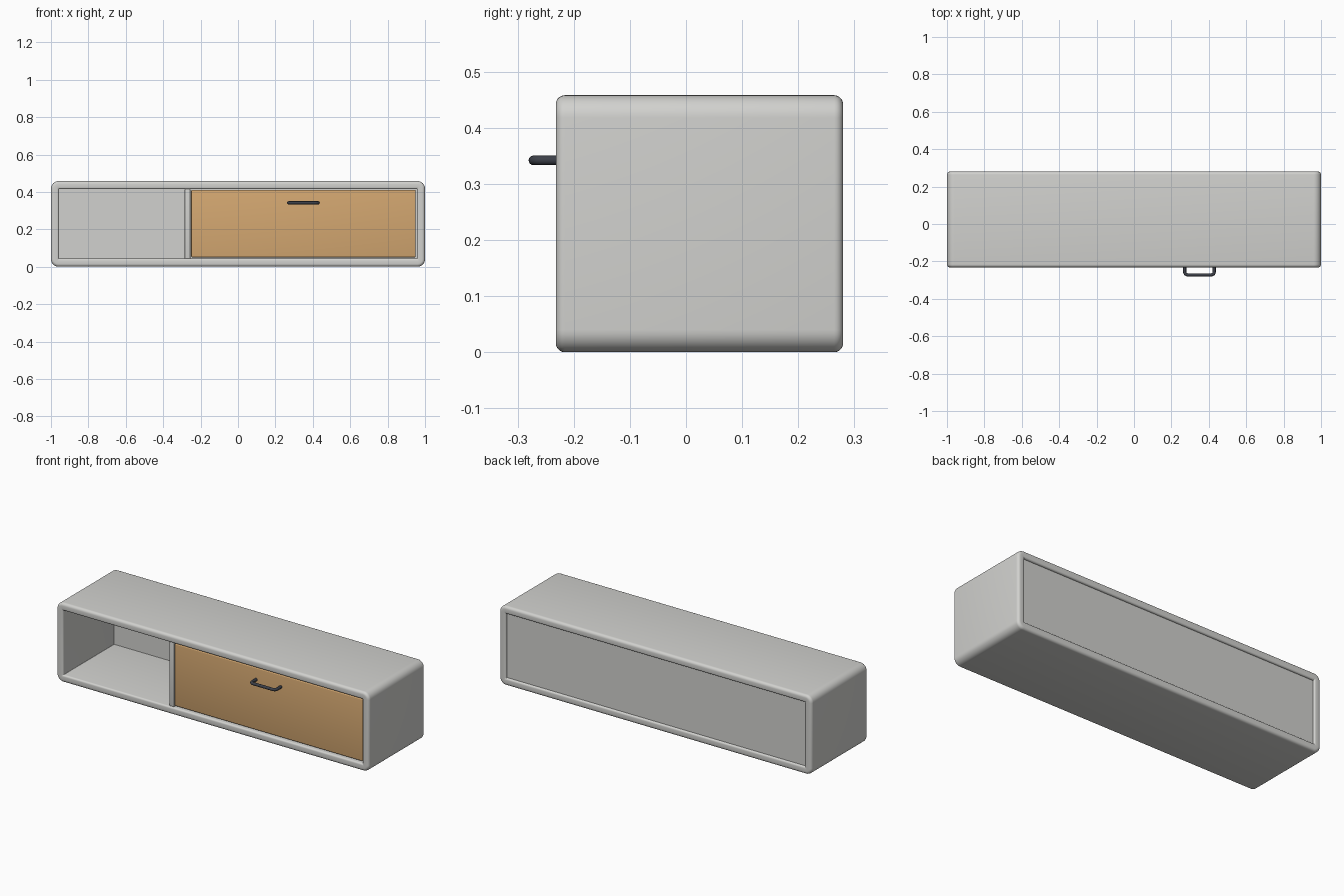
import bpy, bmesh, math
from mathutils import Vector

if "Cube" in bpy.data.objects:
    bpy.data.objects.remove(bpy.data.objects["Cube"])

W, H, Y0, Y1 = 1.0, 0.458, -0.232, 0.28   # half width, height, front, back
WALL = 0.043


def material(name, col):
    m = bpy.data.materials.new(name)
    m.diffuse_color = (*col, 1)
    m.use_nodes = True
    m.node_tree.nodes["Principled BSDF"].inputs["Base Color"].default_value = m.diffuse_color
    return m


GREY = material("light_grey", (0.64, 0.64, 0.62))
WOOD = material("warm_wood", (0.66, 0.39, 0.165))
DARK = material("dark_metal", (0.045, 0.05, 0.065))


def finish(name, bm, mat):
    bmesh.ops.recalc_face_normals(bm, faces=bm.faces)
    me = bpy.data.meshes.new(name)
    bm.to_mesh(me)
    bm.free()
    me.materials.append(mat)
    ob = bpy.data.objects.new(name, me)
    bpy.context.collection.objects.link(ob)
    bpy.ops.object.select_all(action='DESELECT')
    ob.select_set(True)
    bpy.context.view_layer.objects.active = ob
    bpy.ops.object.shade_smooth_by_angle(angle=math.radians(35))
    return ob


def box(name, lo, hi, mat, bevel=0.0):
    bm = bmesh.new()
    bmesh.ops.create_cube(bm, size=1)
    for v in bm.verts:
        v.co = Vector([lo[i] + (v.co[i] + 0.5) * (hi[i] - lo[i]) for i in range(3)])
    if bevel:
        bmesh.ops.bevel(bm, geom=bm.edges[:], offset=bevel, segments=4,
                        profile=0.5, affect='EDGES')
    return finish(name, bm, mat)


def rounded_loop(inset, y, n=8):
    """Rounded rectangle in the xz plane, shrunk by inset."""
    r = max(0.04 - inset, 0.003)
    cx, cz = W - inset - r, H / 2 - inset - r
    pts = []
    for k, (sx, sz) in enumerate([(1, 1), (-1, 1), (-1, -1), (1, -1)]):
        for i in range(n + 1):
            a = math.pi / 2 * (k + i / n)
            pts.append((sx * cx + r * math.cos(a), y, H / 2 + sz * cz + r * math.sin(a)))
    return pts


# Cabinet shell: rounded wall section swept round the rounded rectangle
section = []
for d, y, r, start in [(0, Y0, 0.016, 180), (WALL, Y0, 0.01, 270),
                       (WALL, Y1, 0.01, 0), (0, Y1, 0.016, 90)]:
    cd = d + r if d == 0 else d - r
    cy = y + r if y == Y0 else y - r
    for i in range(6):
        a = math.radians(start + 90 * i / 5)
        section.append((cd + r * math.cos(a), cy + r * math.sin(a)))
bm = bmesh.new()
rings = [[bm.verts.new(p) for p in rounded_loop(d, y)] for d, y in section]
for j, ring in enumerate(rings):
    nxt = rings[(j + 1) % len(rings)]
    for i in range(len(ring)):
        k = (i + 1) % len(ring)
        bm.faces.new((ring[i], ring[k], nxt[k], nxt[i]))
finish("cabinet_shell", bm, GREY)

# Back panel and divider
e = 0.001
box("back_panel", (-W + WALL - e, 0.235, WALL - e), (W - WALL + e, 0.268, H - WALL + e), GREY)
box("divider", (-0.285, -0.222, WALL - e), (-0.255, 0.24, H - WALL + e), GREY, 0.003)

# Drawer front with a simple tray behind it
box("drawer_front", (-0.25, -0.222, 0.05), (0.95, -0.197, 0.411), WOOD, 0.006)
box("drawer_base", (-0.24, -0.2, 0.06), (0.94, 0.2, 0.07), WOOD)
for side, x in (("left", -0.24), ("right", 0.925)):
    box("drawer_side_" + side, (x, -0.2, 0.06), (x + 0.015, 0.2, 0.36), WOOD)
box("drawer_back", (-0.24, 0.185, 0.06), (0.94, 0.2, 0.36), WOOD)

# Bar handle: round rod along a bent path
hx, hw, hz, hy, hr, br = 0.35, 0.079, 0.342, -0.272, 0.0085, 0.016
path = [(hx - hw, -0.215)]
for cx, start in ((hx - hw + br, 180), (hx + hw - br, 270)):
    for i in range(7):
        a = math.radians(start + 15 * i)
        path.append((cx + br * math.cos(a), hy + br + br * math.sin(a)))
path.append((hx + hw, -0.215))
bm = bmesh.new()
rings = []
for i, p in enumerate(path):
    q, s = path[max(i - 1, 0)], path[min(i + 1, len(path) - 1)]
    t = Vector((s[0] - q[0], s[1] - q[1])).normalized()
    rings.append([bm.verts.new((p[0] - t.y * hr * math.cos(a), p[1] + t.x * hr * math.cos(a),
                                hz + hr * math.sin(a)))
                  for a in (math.tau * k / 16 for k in range(16))])
for a, b in zip(rings, rings[1:]):
    for k in range(16):
        m = (k + 1) % 16
        bm.faces.new((a[k], a[m], b[m], b[k]))
bm.faces.new(rings[0])
bm.faces.new(rings[-1])
finish("drawer_handle", bm, DARK)
